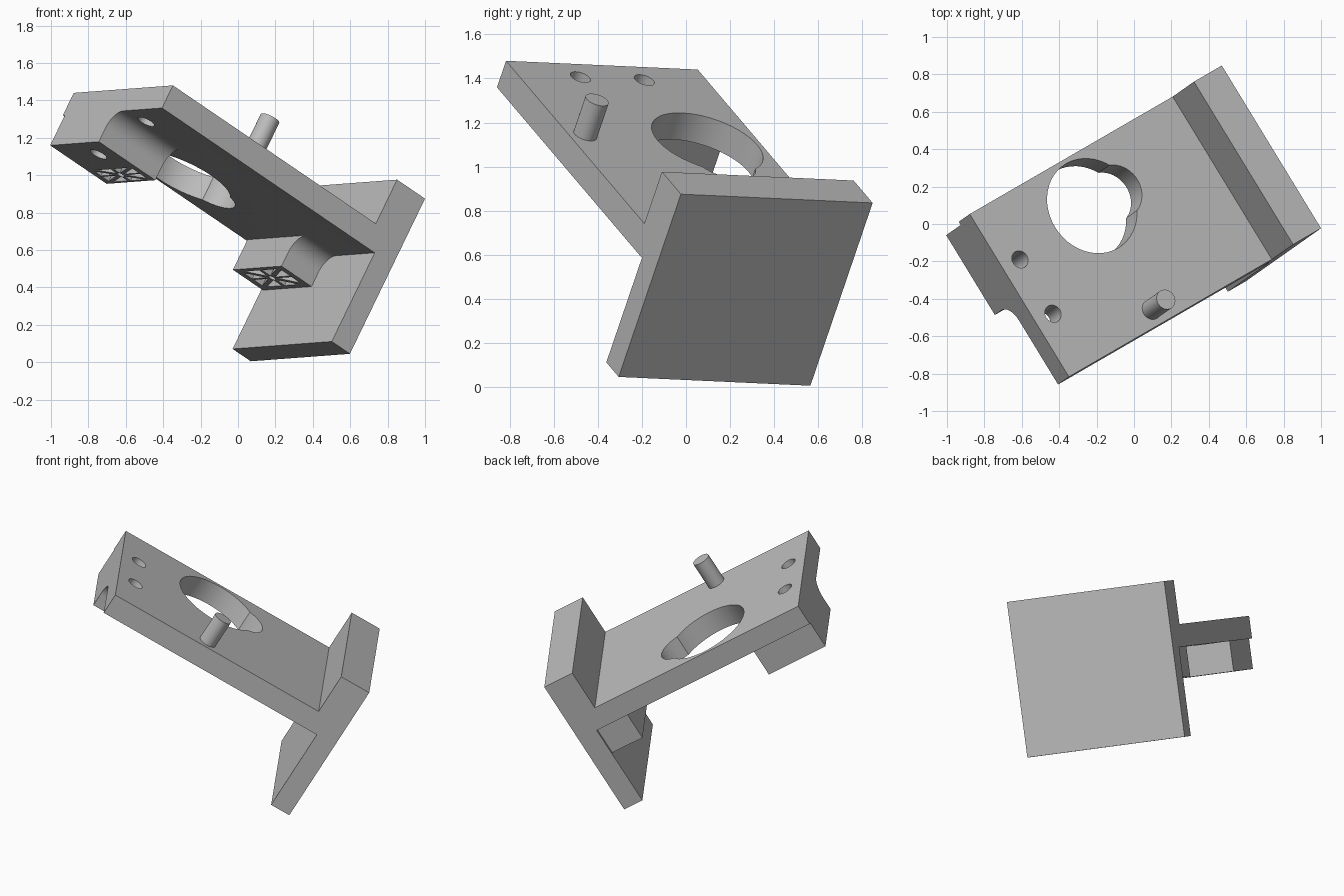
import bpy, bmesh, math
from mathutils import Vector, Matrix

cube = bpy.data.objects.get("Cube")
if cube:
    bpy.data.objects.remove(cube, do_unlink=True)

# Tilted part frame: local x = width, y = length, z = up from the plate
w_axis = Vector((-0.52, 0.853, -0.039)).normalized()
up = Vector((0.415, 0.296, 0.861))
up = (up - w_axis * up.dot(w_axis)).normalized()
l_axis = up.cross(w_axis)
FRAME = Matrix((w_axis, l_axis, up)).transposed().to_4x4()
FRAME.translation = (1.0, -0.023, 0.875)

grey = bpy.data.materials.new("plain_grey")
grey.use_nodes = True
colour = (0.5, 0.5, 0.5, 1)
grey.diffuse_color = colour
grey.node_tree.nodes["Principled BSDF"].inputs["Base Color"].default_value = colour

WIDTH, LENGTH, DEPTH = 1.02, 1.655, -0.964
TOP, UNDER, FOOT = -0.273, -0.413, -0.6


def prism(name, points, offset):
    """Extrude a flat outline (local 3D points) along an offset."""
    bm = bmesh.new()
    face = bm.faces.new([bm.verts.new(p) for p in points])
    ext = bmesh.ops.extrude_face_region(bm, geom=[face])
    moved = [e for e in ext["geom"] if isinstance(e, bmesh.types.BMVert)]
    bmesh.ops.translate(bm, verts=moved, vec=offset)
    bmesh.ops.recalc_face_normals(bm, faces=bm.faces)
    mesh = bpy.data.meshes.new(name)
    bm.to_mesh(mesh)
    bm.free()
    mesh.materials.append(grey)
    obj = bpy.data.objects.new(name, mesh)
    obj.matrix_world = FRAME
    bpy.context.collection.objects.link(obj)
    return obj


def cylinder(name, x, y, radius, z0, z1, sides=48):
    ring = [(x + radius * math.cos(math.tau * i / sides),
             y + radius * math.sin(math.tau * i / sides), z0) for i in range(sides)]
    return prism(name, ring, (0, 0, z1 - z0))


def combine(target, tool, operation):
    bpy.context.view_layer.objects.active = target
    mod = target.modifiers.new("join", "BOOLEAN")
    mod.operation, mod.solver, mod.object = operation, "EXACT", tool
    bpy.context.view_layer.update()
    bpy.ops.object.modifier_apply(modifier=mod.name)
    bpy.data.objects.remove(tool, do_unlink=True)


# Plate and end wall as one side profile
profile = [(0, 0), (0.2, 0), (0.2, TOP), (LENGTH, TOP), (LENGTH, UNDER),
           (0.13, UNDER), (0.13, DEPTH), (0, DEPTH)]
bracket = prism("bracket", [(0, y, z) for y, z in profile], (WIDTH, 0, 0))

# Feet with a concave fillet on one side
RADIUS = 0.1
for y0, y1 in ((1.25, LENGTH), (0.1, 0.345)):
    outline = [(1.0, UNDER + 0.05), (1.0, FOOT), (0.5, FOOT)]
    for i in range(13):
        a = math.pi / 2 * i / 12
        outline.append((0.5 - RADIUS + RADIUS * math.cos(a),
                        UNDER - RADIUS + RADIUS * math.sin(a)))
    outline.append((0.5 - RADIUS, UNDER + 0.05))
    foot = prism("foot", [(x, y0, z) for x, z in outline], (0, y1 - y0, 0))
    combine(bracket, foot, "UNION")

# Keyhole opening and two bolt holes
for x, y, r in ((0.73, 0.98, 0.265), (0.73, 0.805, 0.15),
                (0.335, 1.535, 0.048), (0.675, 1.535, 0.048)):
    combine(bracket, cylinder("hole", x, y, r, -0.7, -0.2), "DIFFERENCE")

# Ribbed pockets under the feet: eight triangles around a round recess
for cy, half_l in ((1.325, 0.065), (0.24, 0.085)):
    cx, half_w = 0.75, 0.21
    for sx in (-1, 1):
        for sy in (-1, 1):
            for tri in (((0.22, 0.07), (0.93, 0.07), (0.93, 0.8)),
                        ((0.07, 0.25), (0.07, 0.95), (0.78, 0.95))):
                pts = [(cx + sx * a * half_w, cy + sy * b * half_l, FOOT - 0.02)
                       for a, b in tri]
                combine(bracket, prism("pocket", pts, (0, 0, 0.06)), "DIFFERENCE")
    combine(bracket, cylinder("recess", cx, cy, 0.022, FOOT - 0.02, FOOT + 0.04, 16),
            "DIFFERENCE")

# Locating pin on the plate
pin = cylinder("pin", 0.09, 1.0, 0.055, TOP - 0.02, -0.088)

for obj in (bracket, pin):
    bpy.ops.object.select_all(action="DESELECT")
    obj.select_set(True)
    bpy.context.view_layer.objects.active = obj
    bpy.ops.object.shade_smooth_by_angle(angle=math.radians(30))
